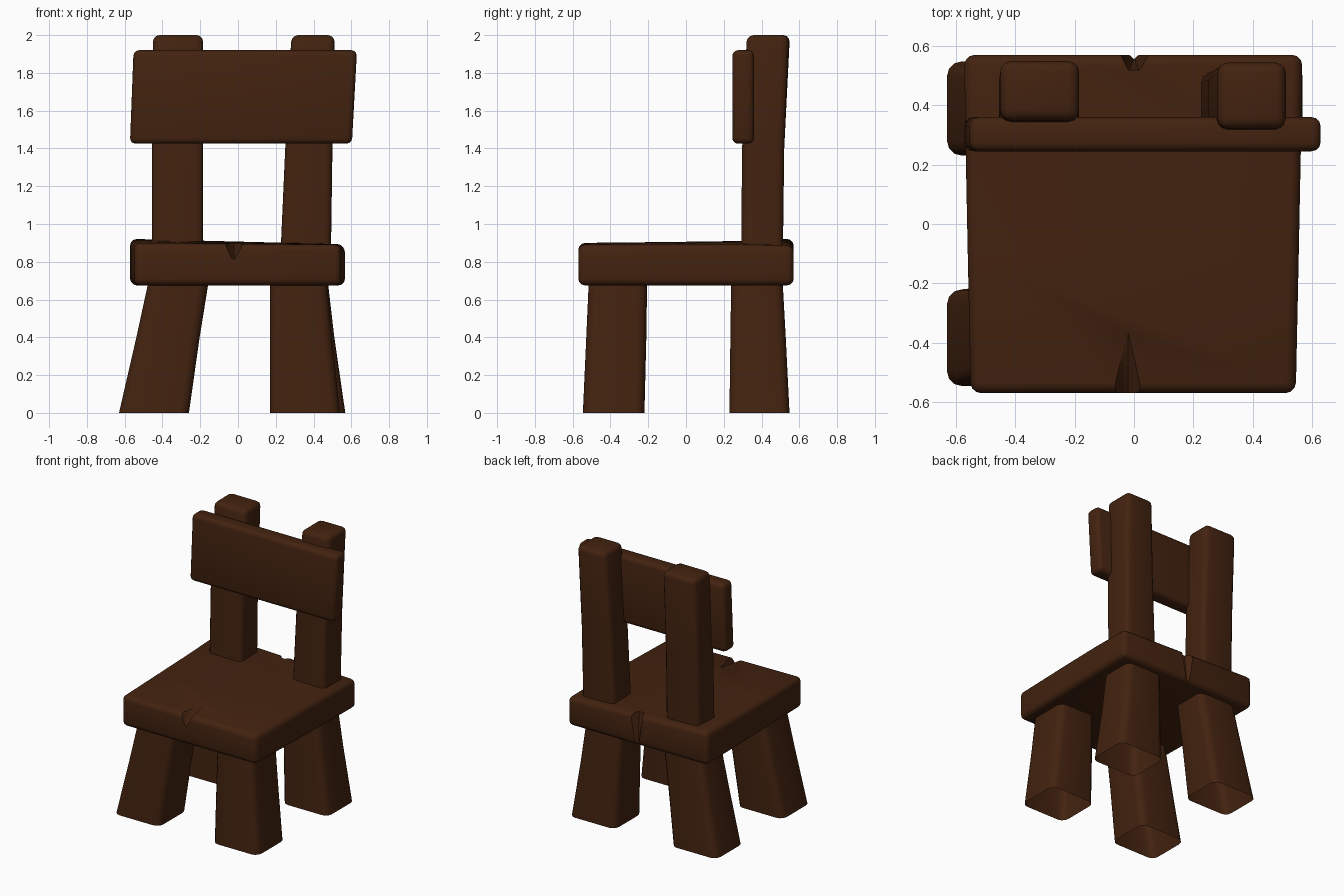
import bpy
import bmesh

if "Cube" in bpy.data.objects:
    bpy.data.objects.remove(bpy.data.objects["Cube"])

wood = bpy.data.materials.new("dark brown wood")
wood.diffuse_color = (0.056, 0.0165, 0.005, 1)
wood.use_nodes = True
wood.node_tree.nodes["Principled BSDF"].inputs["Base Color"].default_value = wood.diffuse_color


def make_object(name, bm):
    bmesh.ops.recalc_face_normals(bm, faces=bm.faces)
    mesh = bpy.data.meshes.new(name)
    bm.to_mesh(mesh)
    bm.free()
    mesh.materials.append(wood)
    ob = bpy.data.objects.new(name, mesh)
    bpy.context.collection.objects.link(ob)
    return ob


def finish(ob, bevel, cutters=()):
    """Round the edges, cut the notches, then smooth."""
    bpy.ops.object.select_all(action='DESELECT')
    bpy.context.view_layer.objects.active = ob
    ob.select_set(True)
    b = ob.modifiers.new("round", 'BEVEL')
    b.width = bevel
    b.segments = 3
    b.limit_method = 'ANGLE'
    bpy.ops.object.modifier_apply(modifier=b.name)
    for c in cutters:
        m = ob.modifiers.new("notch", 'BOOLEAN')
        m.operation = 'DIFFERENCE'
        m.solver = 'EXACT'
        m.object = c
        bpy.ops.object.modifier_apply(modifier=m.name)
        bpy.data.objects.remove(c)
    bpy.ops.object.shade_smooth_by_angle(angle=0.7)


def loft(name, rings, bevel, cap_start=True, cap_end=True, cutters=()):
    """Join four-cornered rings into a slightly crooked plank or post."""
    bm = bmesh.new()
    loops = [[bm.verts.new(p) for p in ring] for ring in rings]
    for a, b in zip(loops, loops[1:]):
        for i in range(4):
            j = (i + 1) % 4
            bm.faces.new((a[i], a[j], b[j], b[i]))
    if cap_start:
        bm.faces.new(loops[0])
    if cap_end:
        bm.faces.new(loops[-1])
    finish(make_object(name, bm), bevel, cutters)


def rect(z, x0, x1, y0, y1):
    return [(x0, y0, z), (x1, y0, z), (x1, y1, z), (x0, y1, z)]


def hull(name, points):
    bm = bmesh.new()
    for p in points:
        bm.verts.new(p)
    bmesh.ops.convex_hull(bm, input=bm.verts)
    ob = make_object(name, bm)
    ob.hide_render = True
    return ob


# Seat with a long split at the front and a short notch at the back
front_cut = hull("front_notch_cutter", [
    (-0.10, -0.62, 0.93), (0.06, -0.62, 0.93), (-0.02, -0.62, 0.79),
    (-0.035, -0.62, 0.80), (-0.02, -0.31, 0.92)])
back_cut = hull("back_notch_cutter", [
    (-0.07, 0.60, 0.95), (0.08, 0.60, 0.95), (-0.02, 0.51, 0.95),
    (0.02, 0.51, 0.95), (-0.03, 0.60, 0.66), (0.03, 0.60, 0.66),
    (0.0, 0.56, 0.66)])


def seat_ring(y, x0, x1, top_left, top_right):
    return [(x0, y, 0.675), (x1, y, 0.675), (x1, y, top_right), (x0, y, top_left)]


loft("seat", [
    seat_ring(-0.57, -0.55, 0.545, 0.90, 0.89),
    seat_ring(-0.10, -0.56, 0.555, 0.905, 0.893),
    seat_ring(0.25, -0.567, 0.562, 0.91, 0.893),
    seat_ring(0.57, -0.572, 0.567, 0.923, 0.885)],
    0.035, cutters=(front_cut, back_cut))

# Splayed legs, hollow and open at the floor: x range at floor, middle, top
LEFT = [(-0.63, -0.26), (-0.538, -0.203), (-0.46, -0.145)]
legs = {
    "front_left_leg": (LEFT, -1),
    "back_left_leg": (LEFT, 1),
    "front_right_leg": ([(0.17, 0.54), (0.17, 0.497), (0.17, 0.465)], -1),
    "back_right_leg": ([(0.195, 0.568), (0.183, 0.51), (0.17, 0.468)], 1),
}
DEPTH = [(0.23, 0.548), (0.235, 0.528), (0.24, 0.508)]
FRONT = [(-0.546, -0.22), (-0.528, -0.21), (-0.512, -0.205)]
for name, (xs, side) in legs.items():
    ys = FRONT if side < 0 else DEPTH
    loft(name, [rect(z, *x, *y) for z, x, y in zip((0, 0.4, 0.76), xs, ys)],
         0.05, cap_start=False, cap_end=False)

# Back posts
loft("left_back_post", [
    rect(0.84, -0.455, -0.185, 0.295, 0.51),
    rect(1.4, -0.455, -0.185, 0.31, 0.52),
    rect(2.0, -0.45, -0.185, 0.35, 0.55)], 0.035, cap_start=False)
loft("right_back_post", [
    rect(0.84, 0.225, 0.492, 0.292, 0.513),
    rect(1.4, 0.25, 0.50, 0.297, 0.52),
    rect(2.0, 0.283, 0.512, 0.322, 0.545)], 0.035, cap_start=False)

# Backrest board, leaning slightly to the right
loft("backrest_board", [
    rect(1.425, -0.572, 0.603, 0.245, 0.36),
    rect(1.92, -0.553, 0.63, 0.245, 0.36)], 0.03)
